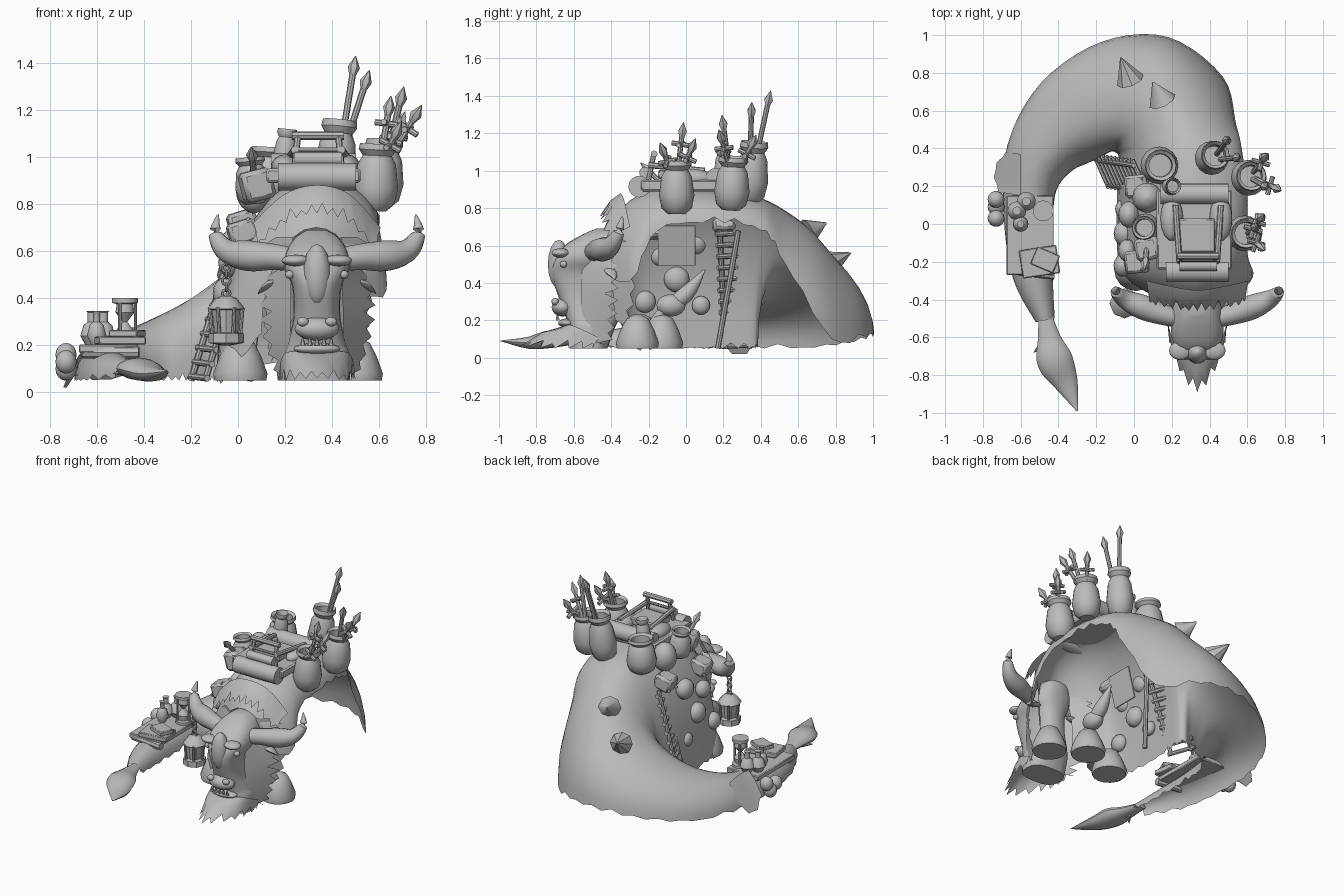
import bpy, bmesh, math, random
from mathutils import Vector as V

if "Cube" in bpy.data.objects:
    bpy.data.objects.remove(bpy.data.objects["Cube"])
random.seed(4)
mat = bpy.data.materials.new("clay_grey")
mat.diffuse_color = (0.5, 0.5, 0.5, 1)
mat.use_nodes = True
mat.node_tree.nodes["Principled BSDF"].inputs["Base Color"].default_value = mat.diffuse_color

def make(name, verts, faces, angle=40):
    me = bpy.data.meshes.new(name)
    me.from_pydata([tuple(v) for v in verts], [], faces)
    bm = bmesh.new(); bm.from_mesh(me)
    bmesh.ops.recalc_face_normals(bm, faces=bm.faces)
    bm.to_mesh(me); bm.free()
    ob = bpy.data.objects.new(name, me)
    bpy.context.collection.objects.link(ob)
    me.materials.append(mat)
    bpy.ops.object.select_all(action='DESELECT')
    ob.select_set(True); bpy.context.view_layer.objects.active = ob
    bpy.ops.object.shade_smooth_by_angle(angle=math.radians(angle))
    return ob

def loft(name, rings, closed=True, caps=True, angle=40):
    n, fs = len(rings[0]), []
    for i in range(len(rings) - 1):
        for j in range(n if closed else n - 1):
            k = (j + 1) % n
            fs.append((i*n + j, i*n + k, i*n + n + k, i*n + n + j))
    if closed and caps:
        fs += [tuple(range(n)), tuple((len(rings) - 1)*n + j for j in range(n))]
    return make(name, [p for r in rings for p in r], fs, angle)

def spline(pts, steps):
    """Smooth curve through points of any dimension."""
    out, m = [], len(pts) - 1
    for i in range(m):
        a, b, c, d = pts[max(i-1, 0)], pts[i], pts[i+1], pts[min(i+2, m)]
        for s in range(steps):
            t = s / steps
            out.append([0.5*(2*q + (r-p)*t + (2*p-5*q+4*r-s4)*t*t + (3*q-p-3*r+s4)*t**3)
                        for p, q, r, s4 in zip(a, b, c, d)])
    return out + [list(pts[-1])]

def tube(name, pts, n=10, steps=4, flat=1.0):
    """Swept tube through (x, y, z, radius) points; flat squashes its height."""
    ps = spline(pts, steps) if steps > 1 else pts
    rings = []
    for i, p in enumerate(ps):
        d = (V(ps[min(i+1, len(ps)-1)][:3]) - V(ps[max(i-1, 0)][:3])).normalized()
        u = d.cross(V((0, 0, 1)) if abs(d.z) < .95 else V((0, 1, 0))).normalized()
        w = u.cross(d)
        rings.append([V(p[:3]) + p[3]*(u*math.cos(a) + w*math.sin(a)*flat)
                      for a in (2*math.pi*k/n for k in range(n))])
    return loft(name, rings)

def rod(name, a, b, r, r2=None, n=8):
    return tube(name, [(*a, r), (*b, r if r2 is None else r2)], n, 1)

def lathe(name, prof, base, axis=(0, 0, 1), n=16):
    q = V((0, 0, 1)).rotation_difference(V(axis))
    return loft(name, [[V(base) + q @ V((r*math.cos(a), r*math.sin(a), z))
                for a in (2*math.pi*k/n for k in range(n))] for r, z in prof])

def box(name, c, size, rot=(0, 0, 0)):
    x, y, z = (s/2 for s in size)
    ob = loft(name, [[(-x, -y, h), (x, -y, h), (x, y, h), (-x, y, h)] for h in (-z, z)])
    ob.location, ob.rotation_euler = c, rot
    b = ob.modifiers.new("bevel", 'BEVEL'); b.width = min(size)*.15
    return ob

def ball(name, c, r):
    pr = [(max(math.sin(math.pi*k/8), .01), -math.cos(math.pi*k/8)) for k in range(9)]
    ob = lathe(name, pr, (0, 0, 0), n=14)
    ob.location, ob.scale = c, r
    return ob

def fur(name, inner, outer, steps=6, jag=.25):
    """Ragged strip of fur between two curves."""
    a, b = spline(inner, steps), spline(outer, steps)
    rows = [[], [], []]
    for i, (p, q) in enumerate(zip(a, b)):
        p, q = V(p), V(q)
        rows[0].append(p)
        rows[1].append(p.lerp(q, .5) + V((0, 0, .02)))
        rows[2].append(p.lerp(q, 1 - (jag*random.uniform(.5, 1.4) if i % 2 else 0)))
    return loft(name, rows, closed=False, angle=60)

# Body and curling tail: inner base, ridge and outer edge of each section
sections = [
    (.10, -.38, .25, .33, -.42, .70, .52, -.40, .42), (-.06, -.27, .05, .33, -.30, .84, .63, -.28, .42),
    (-.09, -.12, .05, .32, -.12, .91, .60, -.15, .68), (-.09, .15, .05, .30, .15, .90, .60, .15, .72),
    (-.08, .34, .05, .28, .38, .86, .57, .40, .68), (-.10, .38, .05, .24, .54, .78, .54, .53, .50),
    (-.13, .38, .05, .15, .67, .67, .47, .78, .10), (-.18, .35, .05, .00, .69, .53, .18, .99, .12),
    (-.25, .32, .05, -.18, .62, .41, -.17, .965, .10), (-.33, .28, .05, -.38, .48, .30, -.49, .75, .06),
    (-.41, .18, .05, -.53, .28, .23, -.67, .42, .05), (-.43, .00, .05, -.55, .02, .19, -.69, .05, .05),
    (-.43, -.27, .05, -.53, -.27, .17, -.64, -.29, .05), (-.42, -.50, .06, -.47, -.51, .13, -.52, -.52, .06)]
rings = []
for i, s in enumerate(spline(sections, 5)):
    L, R, O = V(s[:3]), V(s[3:6]), V(s[6:])
    ring = []
    for A, B, flip in ((L, R, 0), (O, R, 1)):
        half = []
        for k in range(8):
            t = k/7*math.pi/2
            p = A.lerp(B, 1 - math.cos(t)); p.z = A.z + (B.z - A.z)*math.sin(t)
            half.append(p)
        if i % 2:
            half[0] = half[0] + V((0, 0, .035*random.random()))
        ring += half[:-1] if not flip else half[::-1]
    rings.append(ring)
loft("body_and_tail", rings, closed=False, angle=60)
for p, t in (((-.02, .76, .50), (-.07, .88, .56)), ((.15, .65, .67), (.10, .75, .72))):
    rod("back_spike", p, t, .075, .004)
tube("tail_tuft", [(-.47, -.48, .10, .035), (-.45, -.60, .10, .06), (-.42, -.72, .10, .095),
                   (-.36, -.84, .08, .065), (-.30, -.99, .09, .004)], 12, 4, .5)
for k in range(5):
    rod("tuft_lock", (-.45 + .02*k, -.6 - .05*k, .09), (-.53 + .05*k, -.68 - .06*k, .08), .03, .002, 6)

# Head: stacked sections of height, half width, front and back
hx, rings = .335, []
for z, w, f, b in spline([(.05, .14, -.62, -.42), (.16, .14, -.63, -.38), (.21, .125, -.64, -.36),
        (.32, .10, -.68, -.36), (.45, .105, -.72, -.36), (.53, .14, -.70, -.35), (.60, .13, -.65, -.34),
        (.66, .09, -.55, -.34), (.69, .04, -.48, -.38)], 4):
    ring = []
    for k in range(20):
        a = 2*math.pi*k/20
        c, s = math.cos(a), math.sin(a)
        ring.append((hx + w*math.copysign(abs(c)**.7, c), (f+b)/2 + (b-f)/2*math.copysign(abs(s)**.7, s), z))
    rings.append(ring)
loft("head", rings)
ball("snout", (hx, -.66, .27), (.095, .06, .05))
ball("lower_lip", (hx, -.635, .185), (.10, .05, .025))
ball("nose_bridge", (hx, -.68, .50), (.06, .06, .13))
for k in range(5):
    rod("tooth", (hx - .06 + .03*k, -.685, .20), (hx - .06 + .03*k, -.69, .235), .012, .003, 6)
fur("beard", [(hx-.16, -.45, .10), (hx-.13, -.6, .17), (hx, -.65, .17), (hx+.13, -.6, .17), (hx+.16, -.45, .10)],
    [(hx-.16, -.50, .05), (hx-.13, -.70, .05), (hx, -.89, .06), (hx+.13, -.70, .05), (hx+.16, -.50, .05)], 6, .35)
for s in (-1, 1):
    X = lambda d: hx + s*d
    tube("horn", [(X(.08), -.50, .56, .05), (X(.18), -.48, .575, .055), (X(.29), -.44, .58, .065),
                  (X(.38), -.40, .60, .05), (X(.43), -.36, .67, .03), (X(.42), -.34, .755, .004)], 12)
    ball("eye", (X(.115), -.655, .50), (.02, .02, .018))
    ball("brow", (X(.09), -.67, .56), (.06, .05, .025))
    ball("nostril", (X(.06), -.70, .30), (.025, .02, .02))
    tube("ear", [(X(.12), -.42, .48, .02), (X(.2), -.40, .46, .035), (X(.25), -.38, .42, .004)], 8, 3, .5)
    fur("cheek_mane", [(X(.11), -.55, .58), (X(.11), -.56, .35), (X(.12), -.55, .08)],
        [(X(.18), -.38, .58), (X(.25), -.36, .34), (X(.17), -.40, .05)], 9, .3)
    fur("neck_mane", [(X(.10), -.42, .66), (X(.14), -.40, .45), (X(.13), -.38, .2)],
        [(X(.24), -.32, .62), (X(.24), -.27, .42), (X(.20), -.3, .12)], 7, .3)
fur("neck_ruff", [(hx-.27, -.30, .72), (hx-.14, -.33, .84), (hx, -.35, .88), (hx+.14, -.33, .84), (hx+.27, -.30, .70)],
    [(hx-.25, -.42, .62), (hx-.13, -.45, .72), (hx, -.46, .76), (hx+.13, -.45, .72), (hx+.25, -.42, .6)], 6, .3)

# Feet
for x, y in ((.01, -.24), (.50, -.26), (.28, -.13)):
    lathe("foot", [(.11, 0), (.115, .03), (.09, .10), (.06, .16), (.02, .18)], (x, y, .05))
tube("hung_horn", [(.28, -.22, .13, .02), (.28, -.12, .25, .03), (.28, 0, .34, .045), (.28, .1, .47, .005)], 10)
ball("hung_bundle", (.28, -.08, .28), (.06, .08, .06))

# Side wall: post, hide and storage boxes
rod("wall_post", (.05, .17, .05), (.12, .28, .68), .015)
box("wall_hide", (.06, -.05, .60), (.01, .2, .22), (0, .25, 0))

# Lantern hung from the horn
lathe("lantern", [(.02, 0), (.075, .01), (.075, .05), (.05, .055), (.06, .15), (.08, .155), (.045, .2), (.015, .21)],
      (-.05, -.42, .20), n=8)
for k in range(6):
    a = 2*math.pi*k/6
    rod("lantern_bar", (-.05 + .06*math.cos(a), -.42 + .06*math.sin(a), .25),
        (-.05 + .07*math.cos(a), -.42 + .07*math.sin(a), .36), .008)
for k in range(6):
    bpy.ops.mesh.primitive_torus_add(location=(-.05, -.42, .42 + .027*k), rotation=(math.pi/2, 0, k % 2*math.pi/2),
        major_radius=.017, minor_radius=.006, major_segments=10, minor_segments=6)
    bpy.context.object.name = "chain_link"; bpy.context.object.data.materials.append(mat)

# Ladder of logs climbing the flank
for k in range(11):
    t = k/10
    rod("ladder_rung", (-.21 + .2*t, .37 - .03*t, .07 + .6*t), (-.13 + .2*t, .19 - .03*t, .06 + .6*t), .014)
for y, dx in ((.34, 0), (.21, .06)):
    rod("ladder_rail", (-.2 + dx, y, .05), (.0 + dx, y - .03, .70), .014)
# Flank goods
for y, z, r in ((-.22, .30, .06), (-.05, .42, .07), (.08, .28, .05), (-.14, .55, .06), (.05, .62, .07)):
    ball("flank_sack", (-.06 + .12*max(0, z - .35), y, z), (r*.8, r, r))
for y, z in ((-.2, .68), (.2, .72)):
    box("flank_crate", (.02, y, z), (.12, .12, .10), (0, -.3, .1))
    for k in (-1, 1):
        rod("crate_strap", (-.04, y + .04*k, z - .05), (.05, y + .04*k, z + .06), .01)

# Saddle seat with rolls and frame
box("saddle_blanket", (.32, -.03, .92), (.40, .42, .06))
rod("front_roll", (.17, -.25, .915), (.50, -.25, .915), .058, n=16)
rod("small_roll", (.24, -.22, .99), (.44, -.22, .99), .03, n=12)
rod("back_roll", (.14, .16, .96), (.50, .16, .96), .055, n=16)
box("seat", (.33, -.06, .98), (.2, .18, .05))
for s in (-1, 1):
    rod("frame_post", (.34 + .10*s, -.2, .95), (.34 + .085*s, -.17, 1.10), .014)
    rod("frame_arm", (.34 + .1*s, -.2, 1.03), (.34 + .12*s, .1, 1.0), .016)
    ball("seat_cushion", (.33 + .13*s, .03, .96), (.06, .12, .05))
rod("frame_bar", (.23, -.17, 1.09), (.45, -.17, 1.09), .018)
rod("frame_low_bar", (.25, -.19, 1.03), (.43, -.19, 1.03), .01)

# Jars, pots and their weapons
jar = [(.05, 0), (.085, .03), (.1, .1), (.085, .2), (.065, .235), (.085, .26), (.08, .285), (.062, .27), (.06, .2)]
def scaled(r, h): return [(a*r, b*h) for a, b in jar]
lathe("side_jar", scaled(.95, 1), (.58, -.05, .77), (.05, 0, 1))
lathe("rear_side_jar", scaled(.95, 1), (.60, .24, .79), (.08, .05, 1))
lathe("spear_jar", scaled(.9, 1.15), (.40, .34, .83), (.1, .08, 1))
lathe("left_jar", scaled(1, .85), (.13, .31, .80), (.05, 0, 1))
lathe("tall_pot", scaled(.5, .7), (.19, .20, .92), (.1, 0, 1))
lathe("left_pot", scaled(.75, .7), (.07, -.02, .80), (-.1, 0, 1))
ball("left_sack", (.07, .14, .86), (.08, .08, .1))
box("left_crate", (.08, -.13, .88), (.13, .12, .13), (0, -.25, .2))
def weapon(a, b, guard):
    a, b = V(a), V(b); d = (b - a).normalized()
    rod("weapon_shaft", a, b, .014)
    tube("weapon_tip", [(*(b - d*.03), .012), (*(b + d*.01), .026), (*(b + d*.06), .002)], 6, 1)
    if guard:
        w = d.cross(V((.3, 1, .1))).normalized()*.05
        m = b - d*.06
        rod("weapon_guard", m - w, m + w, .013)
        rod("weapon_guard", m - w.cross(d), m + w.cross(d), .013)
for a, b, g in (((.43, .36, 1.0), (.49, .44, 1.37), 0), ((.44, .34, 1.0), (.54, .35, 1.31), 0),
        ((.60, -.05, .95), (.64, -.02, 1.20), 1), ((.60, -.06, .95), (.67, -.12, 1.10), 1),
        ((.60, -.04, .95), (.67, .03, 1.12), 1), ((.62, .25, .95), (.75, .19, 1.17), 1),
        ((.62, .26, .95), (.69, .35, 1.14), 1), ((.62, .24, .95), (.69, .20, 1.24), 0),
        ((.07, -.1, .9), (.06, -.2, 1.0), 0)):
    weapon(a, b, g)

# Goods laid on the tail
box("tail_blanket", (-.55, -.06, .185), (.25, .42, .035))
box("tail_board", (-.50, -.2, .22), (.2, .15, .035), (0, 0, .15))
box("book", (-.47, -.19, .25), (.13, .1, .03), (0, 0, -.4))
rod("scroll", (-.66, -.24, .17), (-.42, -.27, .17), .025)
for x, y, r in ((-.62, .07, .9), (-.57, .12, .9), (-.60, .0, .75)):
    lathe("flask", [(.03*r, 0), (.055*r, .04), (.04*r, .085), (.02*r, .1), (.02*r, .14), (.025*r, .145)], (x, y, .2))
lathe("hourglass", [(.055, 0), (.055, .02), (.035, .025), (.04, .06), (.01, .1), (.04, .14), (.035, .175),
                    (.055, .18), (.055, .2)], (-.48, .07, .2))
for k in range(3):
    a = 2*math.pi*k/3
    p = (-.48 + .045*math.cos(a), .07 + .045*math.sin(a))
    rod("hourglass_post", (*p, .21), (*p, .39), .007)
for y, z in ((.03, .13), (.09, .10), (.13, .16)):
    ball("side_bundle", (-.73, y, z), (.045, .045, .05))
fur("hanging_cloth", [(-.60, .15, .23), (-.60, .25, .24), (-.60, .37, .22)],
    [(-.72, .17, .09), (-.745, .29, .0), (-.68, .38, .09)], 3, .1)
